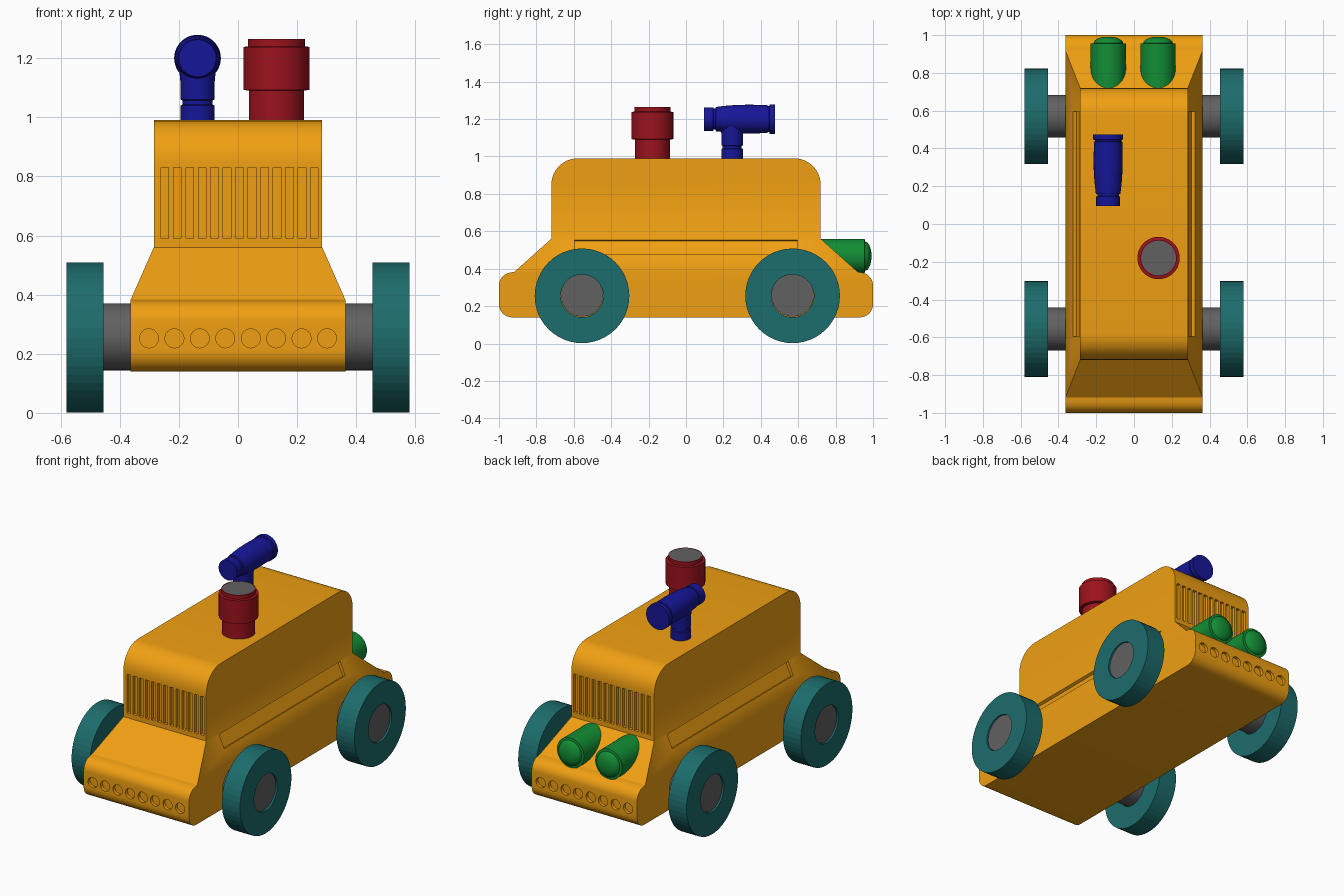
import bpy, bmesh, math
from mathutils import Matrix, Vector

if "Cube" in bpy.data.objects:
    bpy.data.objects.remove(bpy.data.objects["Cube"])


def material(name, rgb):
    m = bpy.data.materials.new(name)
    m.diffuse_color = (*rgb, 1)
    m.use_nodes = True
    m.node_tree.nodes["Principled BSDF"].inputs["Base Color"].default_value = m.diffuse_color
    return m


ORANGE = material("orange", (0.87, 0.35, 0.006))
TEAL = material("teal", (0.012, 0.15, 0.15))
RED = material("red", (0.33, 0.006, 0.012))
BLUE = material("blue", (0.008, 0.008, 0.32))
GREEN = material("green", (0.006, 0.27, 0.035))
GREY = material("grey", (0.12, 0.12, 0.12))


def finish(name, bm, mat=None, smooth=True):
    bmesh.ops.recalc_face_normals(bm, faces=bm.faces)
    me = bpy.data.meshes.new(name)
    bm.to_mesh(me)
    bm.free()
    ob = bpy.data.objects.new(name, me)
    bpy.context.collection.objects.link(ob)
    if mat:
        me.materials.append(mat)
    if smooth:
        bpy.ops.object.select_all(action='DESELECT')
        ob.select_set(True)
        bpy.context.view_layer.objects.active = ob
        bpy.ops.object.shade_smooth_by_angle(angle=math.radians(30))
    return ob


def lathe(name, profile, loc, axis, mat, segs=48, ring=False, smooth=True):
    """Spin (radius, height) points around an axis; ring closes the profile into a tube."""
    bm = bmesh.new()
    rot = Vector((0, 0, 1)).rotation_difference(Vector(axis)).to_matrix()
    loops = []
    for r, h in profile:
        loops.append([bm.verts.new(rot @ Vector((r * math.cos(2 * math.pi * i / segs),
                      r * math.sin(2 * math.pi * i / segs), h)) + Vector(loc)) for i in range(segs)])
    pairs = list(zip(loops, loops[1:])) + ([(loops[-1], loops[0])] if ring else [])
    for a, b in pairs:
        for i in range(segs):
            j = (i + 1) % segs
            bm.faces.new((a[i], a[j], b[j], b[i]))
    if not ring:
        bm.faces.new(loops[0])
        bm.faces.new(loops[-1])
    return finish(name, bm, mat, smooth)


def arc(cy, cz, r, a0, a1, n=8):
    return [(cy + r * math.cos(math.radians(a0 + (a1 - a0) * i / n)),
             cz + r * math.sin(math.radians(a0 + (a1 - a0) * i / n))) for i in range(n + 1)]


# Body: one side profile, wide at the bumper and narrow at the cabin
W_LOW, W_TOP = 0.363, 0.285
low = arc(0.93, 0.21, 0.07, -90, 0) + arc(0.93, 0.31, 0.07, 0, 80) + [(0.918, 0.383)]
top = [(0.72, 0.56)] + arc(0.58, 0.85, 0.14, 0, 90)
bm = bmesh.new()
half = low + top
outline = half + [(-y, z) for y, z in reversed(half)]
n, nl = len(outline), len(low)
sides = []
for s in (1, -1):
    vs = [bm.verts.new((s * (W_LOW if z < 0.5 else W_TOP), y, z)) for y, z in outline]
    sides.append(vs)
    bm.faces.new(vs[:nl] + vs[n - nl:])
    bm.faces.new((vs[nl - 1], vs[nl], vs[n - nl - 1], vs[n - nl]))
    bm.faces.new(vs[nl:n - nl])
for i in range(n):
    j = (i + 1) % n
    bm.faces.new((sides[0][i], sides[0][j], sides[1][j], sides[1][i]))
body = finish("body", bm, ORANGE, smooth=False)

# Cutters: grille slots, bumper holes and long side recesses
bm = bmesh.new()


def cut_box(loc, size, rot=Matrix.Identity(4)):
    bmesh.ops.create_cube(bm, size=1, matrix=Matrix.Translation(loc) @ rot @ Matrix.Diagonal((*size, 1)))


for s in (-1, 1):
    for i in range(13):
        cut_box((-0.248 + i * 0.0422, s * 0.72, 0.71), (0.026, 0.04, 0.24))
    for i in range(8):
        bmesh.ops.create_cone(bm, cap_ends=True, segments=24, radius1=0.032, radius2=0.032, depth=0.04,
                              matrix=Matrix.Translation((-0.301 + i * 0.086, s, 0.252))
                              @ Matrix.Rotation(math.pi / 2, 4, 'X'))
    tilt = math.atan2(W_LOW - W_TOP, 0.177)
    cut_box((s * 0.3045, 0, 0.515), (0.036, 1.19, 0.086), Matrix.Rotation(-s * tilt, 4, 'Y'))
cutter = finish("detail_cutter", bm, smooth=False)
cutter.hide_render = True
mod = body.modifiers.new("details", 'BOOLEAN')
mod.operation, mod.solver, mod.object = 'DIFFERENCE', 'EXACT', cutter
bpy.ops.object.select_all(action='DESELECT')
body.select_set(True)
bpy.context.view_layer.objects.active = body
bpy.ops.object.modifier_apply(modifier=mod.name)
bpy.data.objects.remove(cutter)
bpy.ops.object.shade_smooth_by_angle(angle=math.radians(25))

# Wheels and axles
for label, y in (("front", -0.556), ("rear", 0.57)):
    lathe(label + "_axle", [(0.113, -0.57), (0.113, 0.57)], (0, y, 0.257), (1, 0, 0), GREY)
    for side, s in (("left", -1), ("right", 1)):
        lathe(f"{label}_{side}_wheel", [(0.114, 0.455), (0.253, 0.455), (0.253, 0.58), (0.114, 0.58)],
              (0, y, 0.255), (s, 0, 0), TEAL, ring=True, smooth=False)

# Chimney: grey core in a red sleeve
cx, cy = 0.13, -0.18
lathe("chimney_core", [(0.092, 0.98), (0.092, 1.264)], (cx, cy, 0), (0, 0, 1), GREY)
lathe("chimney_sleeve", [(0.092, 0.98), (0.0935, 0.98), (0.0935, 1.09), (0.112, 1.093), (0.112, 1.238),
                         (0.096, 1.24), (0.096, 1.265), (0.092, 1.265)],
      (cx, cy, 0), (0, 0, 1), RED, ring=True)

# Roof cannon: grooved post and tapered barrel
bx, by = -0.137, 0.247
lathe("cannon_post", [(0.058, 0.98), (0.058, 1.04), (0.051, 1.043), (0.051, 1.057), (0.058, 1.06),
                      (0.058, 1.12), (0.062, 1.16)], (bx, by, 0), (0, 0, 1), BLUE)
lathe("cannon_barrel", [(0.063, 0.095), (0.063, 0.145), (0.057, 0.147), (0.057, 0.158), (0.065, 0.16),
                        (0.072, 0.22), (0.076, 0.28), (0.077, 0.34), (0.075, 0.435), (0.07, 0.437),
                        (0.07, 0.445), (0.079, 0.447), (0.079, 0.475)], (bx, 0, 1.2), (0, 1, 0), BLUE)

# Rear lamps with domed lenses
dome = [(0.078 * math.cos(a), 0.957 + 0.035 * math.sin(a)) for a in (i * math.pi / 2 / 7 for i in range(7))]
for side, x in (("left", -0.136), ("right", 0.127)):
    lathe(side + "_lamp", [(0.093, 0.72), (0.093, 0.955)] + dome, (x, 0, 0.467), (0, 1, 0), GREEN)
